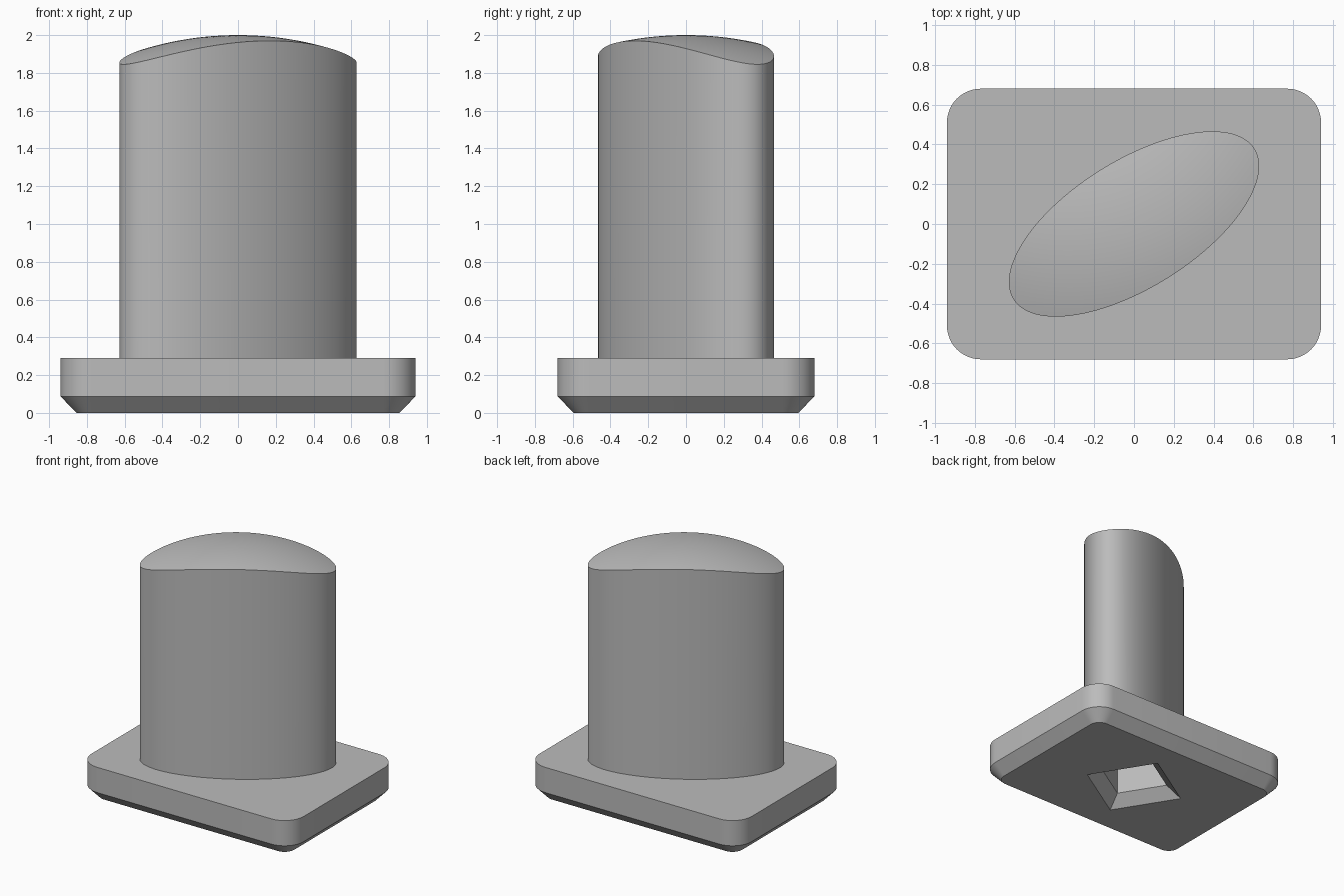
import bpy, bmesh, math
from mathutils import Matrix

cube = bpy.data.objects.get("Cube")
if cube:
    bpy.data.objects.remove(cube, do_unlink=True)

TURN = math.radians(32)      # twist of the column and socket on the base
BASE_TOP = 0.29

grey = bpy.data.materials.new("plain grey")
grey.use_nodes = True
COLOUR = (0.5, 0.5, 0.5, 1)
grey.diffuse_color = COLOUR
grey.node_tree.nodes["Principled BSDF"].inputs["Base Color"].default_value = COLOUR


def loft(name, rings, turn=0):
    """Skin a stack of equal-length closed rings and cap both ends."""
    bm = bmesh.new()
    loops = [[bm.verts.new(p) for p in ring] for ring in rings]
    n = len(loops[0])
    for low, high in zip(loops, loops[1:]):
        for i in range(n):
            j = (i + 1) % n
            bm.faces.new((low[i], low[j], high[j], high[i]))
    bm.faces.new(loops[0][::-1])
    bm.faces.new(loops[-1])
    bmesh.ops.recalc_face_normals(bm, faces=bm.faces)
    bm.transform(Matrix.Rotation(turn, 4, 'Z'))
    mesh = bpy.data.meshes.new(name)
    bm.to_mesh(mesh)
    bm.free()
    mesh.materials.append(grey)
    obj = bpy.data.objects.new(name, mesh)
    bpy.context.collection.objects.link(obj)
    return obj


def rounded_rect(hx, hy, r, z, steps=12):
    ring = []
    for k, (sx, sy) in enumerate(((1, 1), (-1, 1), (-1, -1), (1, -1))):
        for s in range(steps + 1):
            a = (k + s / steps) * math.pi / 2
            ring.append((sx * (hx - r) + r * math.cos(a),
                         sy * (hy - r) + r * math.sin(a), z))
    return ring


def square(h, z):
    return [(h, h, z), (-h, h, z), (-h, -h, z), (h, -h, z)]


# Base plate with rounded corners and a chamfered underside
base = loft("base_plate", [
    rounded_rect(0.855, 0.595, 0.085, 0),
    rounded_rect(0.94, 0.68, 0.17, 0.088),
    rounded_rect(0.94, 0.68, 0.17, BASE_TOP)])

# Elliptical column with a spherical dome cut
LONG, SHORT, DOME = 0.714, 0.32, 1.724


def ellipse(scale, z=None, n=128):
    ring = []
    for i in range(n):
        a = 2 * math.pi * i / n
        x, y = LONG * scale * math.cos(a), SHORT * scale * math.sin(a)
        top = 2 - DOME + math.sqrt(DOME ** 2 - x * x - y * y)
        ring.append((x, y, top if z is None else z))
    return ring


DOME_RINGS = 16
column = loft("column", [ellipse(1, BASE_TOP)] +
              [ellipse(1 - k / DOME_RINGS + 0.002) if k else ellipse(1)
               for k in range(DOME_RINGS + 1)], TURN)

# Square socket with a chamfered mouth, bored up through the base
cutter = loft("socket_cutter", [
    square(0.29, -0.01), square(0.195, 0.085), square(0.195, 0.6)], TURN)
cutter.hide_render = True

for obj in (base, column):
    cut = obj.modifiers.new("socket", 'BOOLEAN')
    cut.operation, cut.solver, cut.object = 'DIFFERENCE', 'EXACT', cutter
    bpy.ops.object.select_all(action='DESELECT')
    obj.select_set(True)
    bpy.context.view_layer.objects.active = obj
    bpy.ops.object.modifier_apply(modifier=cut.name)
    bpy.ops.object.shade_smooth_by_angle(angle=math.radians(25))

bpy.data.objects.remove(cutter, do_unlink=True)
